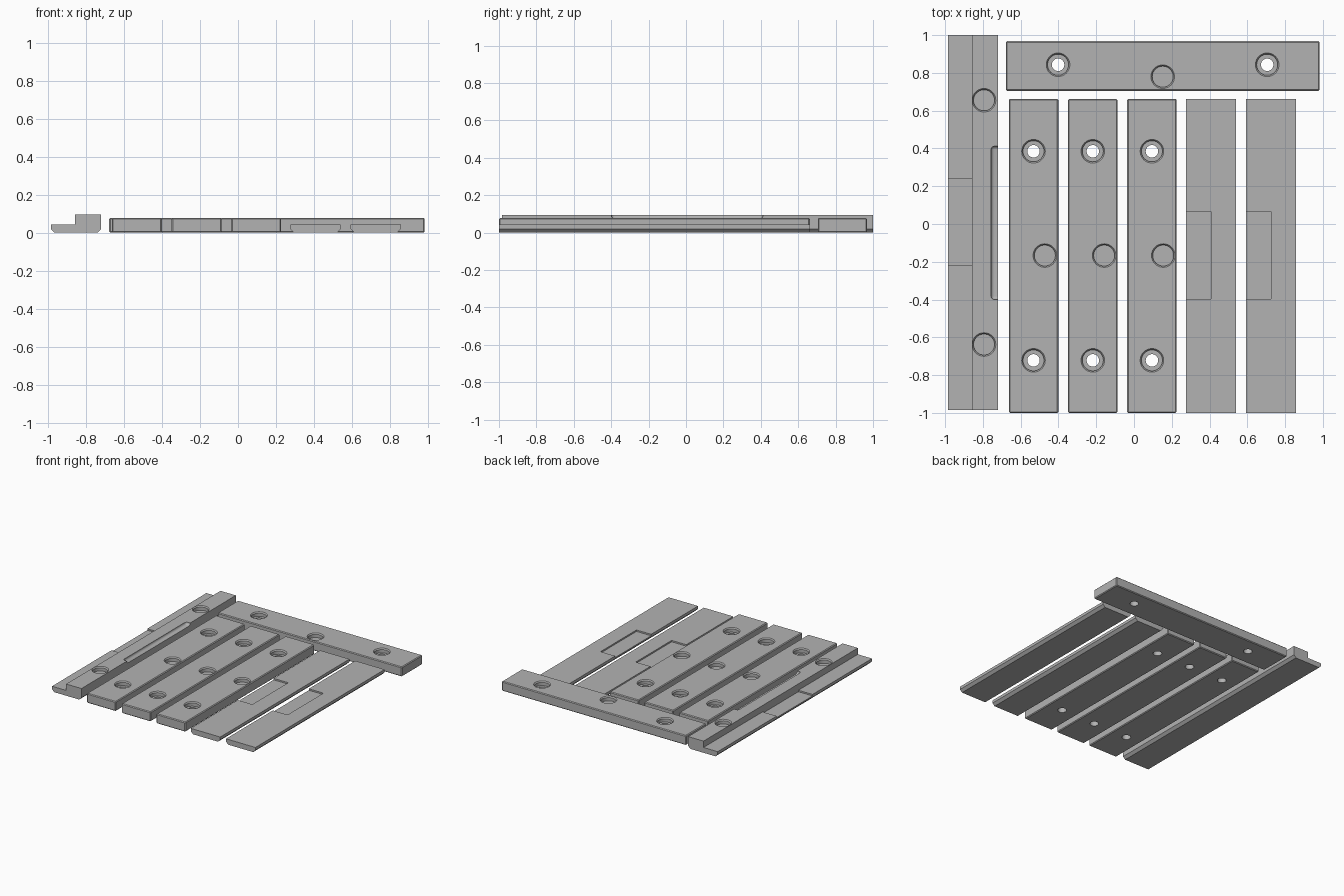
import bpy, bmesh, math

cube = bpy.data.objects.get("Cube")
if cube:
    bpy.data.objects.remove(cube)

grey = bpy.data.materials.new("plain grey")
grey.use_nodes = True
grey.diffuse_color = (0.45, 0.45, 0.45, 1)
grey.node_tree.nodes["Principled BSDF"].inputs["Base Color"].default_value = (0.45, 0.45, 0.45, 1)

THICK, THIN, EDGE, RIM = 0.078, 0.043, 0.006, 0.0625


def add_object(name, bm):
    bmesh.ops.recalc_face_normals(bm, faces=bm.faces)
    mesh = bpy.data.meshes.new(name)
    bm.to_mesh(mesh)
    bm.free()
    obj = bpy.data.objects.new(name, mesh)
    mesh.materials.append(grey)
    bpy.context.collection.objects.link(obj)
    return obj


def prism(name, profile, y0, y1):
    """Extrude an x-z profile along y."""
    bm = bmesh.new()
    face = bm.faces.new([bm.verts.new((x, y0, z)) for x, z in profile])
    out = bmesh.ops.extrude_face_region(bm, geom=[face])
    verts = [g for g in out["geom"] if isinstance(g, bmesh.types.BMVert)]
    bmesh.ops.translate(bm, vec=(0, y1 - y0, 0), verts=verts)
    return add_object(name, bm)


def add_box(bm, lo, hi, bevel=0.0, segments=1):
    verts = bmesh.ops.create_cube(bm, size=1)["verts"]
    for v in verts:
        v.co = [(a + b) / 2 + c * (b - a) for a, b, c in zip(lo, hi, v.co)]
    if bevel:
        edges = list({e for v in verts for e in v.link_edges})
        bmesh.ops.bevel(bm, geom=edges, offset=bevel, segments=segments,
                        profile=0.5, affect='EDGES')


def add_bore(bm, x, y, top, through):
    """Round pocket with a chamfered rim, optionally drilled through."""
    rings = [(RIM, 0.2), (RIM, top), (RIM - 0.007, top - 0.009), (RIM - 0.007, top - 0.035)]
    if through:
        rings += [(0.033, top - 0.035), (0.033, -0.1)]
    n = 40
    loops = [[bm.verts.new((x + r * math.cos(math.tau * i / n),
                            y + r * math.sin(math.tau * i / n), z))
              for i in range(n)] for r, z in rings]
    for a, b in zip(loops, loops[1:]):
        for i in range(n):
            j = (i + 1) % n
            bm.faces.new((a[i], a[j], b[j], b[i]))
    bm.faces.new(loops[0])
    bm.faces.new(loops[-1])


def cut(obj, bm):
    cutter = add_object(obj.name + "_cutter", bm)
    cutter.hide_render = True
    mod = obj.modifiers.new("cut", 'BOOLEAN')
    mod.operation, mod.solver, mod.object = 'DIFFERENCE', 'EXACT', cutter
    bpy.ops.object.select_all(action='DESELECT')
    bpy.context.view_layer.objects.active = obj
    obj.select_set(True)
    bpy.ops.object.modifier_apply(modifier=mod.name)
    bpy.data.objects.remove(cutter)
    bpy.ops.object.shade_smooth_by_angle(angle=math.radians(25))


def block(name, lo, hi):
    bm = bmesh.new()
    add_box(bm, lo, hi, EDGE)
    return add_object(name, bm)


# Thick slats with two screw bores and one blind pocket each
for i, x in enumerate((-0.532, -0.218, 0.095)):
    slat = block(f"thick_slat_{i + 1}", (x - 0.131, -1, 0), (x + 0.131, 0.662, THICK))
    bm = bmesh.new()
    for y in (0.385, -0.722):
        add_bore(bm, x, y, THICK, True)
    add_bore(bm, x + 0.06, -0.167, THICK, False)
    cut(slat, bm)

# Back bar
bar = block("back_bar", (-0.678, 0.705, 0), (0.982, 0.968, THICK))
bm = bmesh.new()
for x in (-0.402, 0.705):
    add_bore(bm, x, 0.843, THICK, True)
add_bore(bm, 0.152, 0.78, THICK, False)
cut(bar, bm)

# Thin slats with a shallow recess along the right edge
for i, x in enumerate((0.275, 0.592)):
    w, c = 0.265, 0.02
    slat = prism(f"thin_slat_{i + 1}",
                 [(x + c, 0), (x + w - c, 0), (x + w, c), (x + w, THIN), (x, THIN), (x, c)],
                 -1, 0.662)
    bm = bmesh.new()
    add_box(bm, (x - 0.05, -0.397, THIN - 0.012), (x + 0.132, 0.065, 0.2))
    cut(slat, bm)

# Stepped side rail with pockets, finger groove and a recessed ledge
rail = prism("side_rail",
             [(-0.965, 0), (-0.74, 0), (-0.72, 0.02), (-0.72, 0.095),
              (-0.858, 0.095), (-0.858, THIN), (-0.985, THIN), (-0.985, 0.02)],
             -0.985, 1)
bm = bmesh.new()
for y in (0.655, -0.638):
    add_bore(bm, -0.794, y, 0.095, False)
add_box(bm, (-0.757, -0.4, 0.075), (-0.6, 0.412, 0.2), 0.018, 4)
add_box(bm, (-1.1, -0.22, THIN - 0.012), (-0.858, 0.24, 0.09))
cut(rail, bm)
